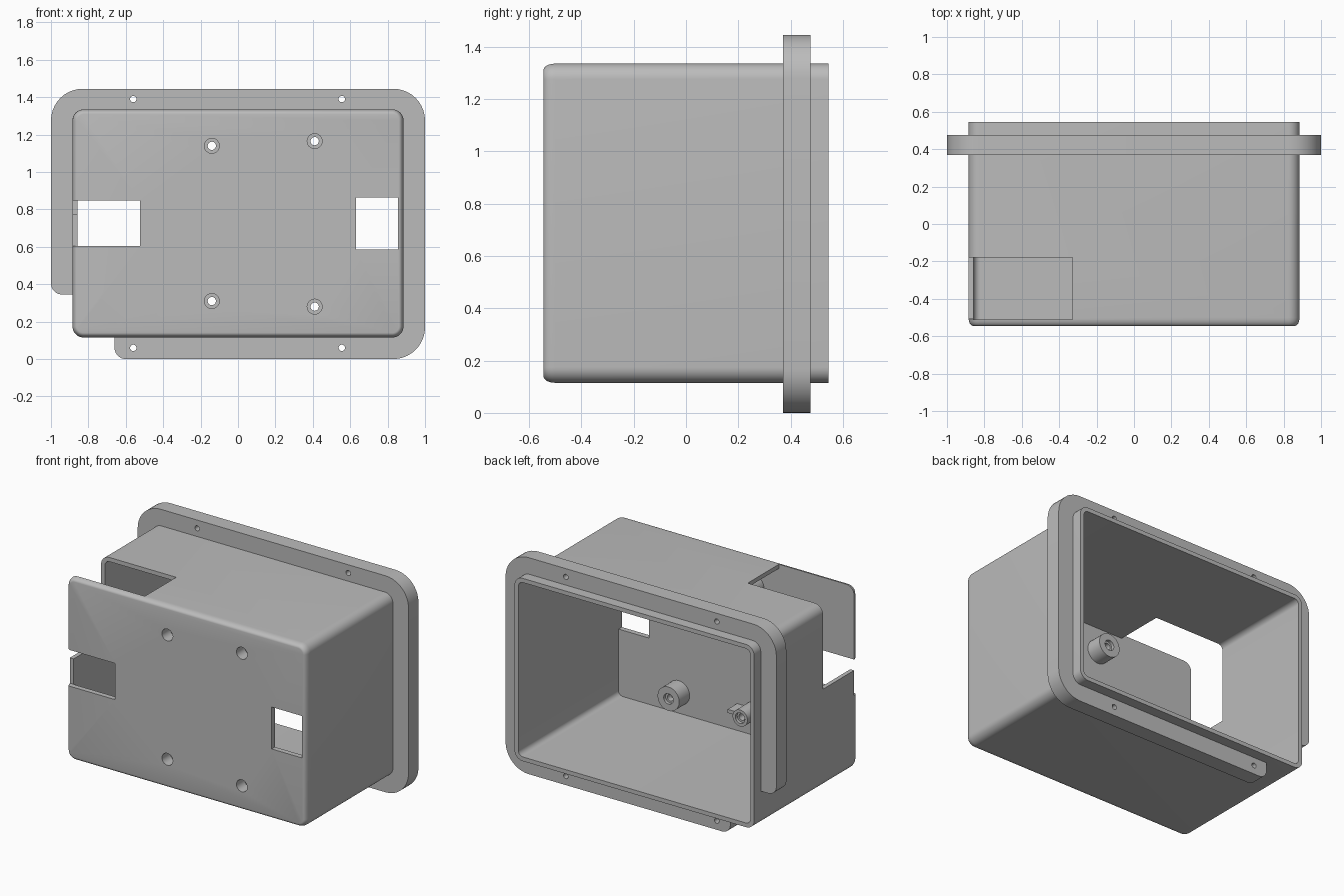
import bpy, bmesh
from math import pi, sin, cos, radians
from mathutils import Vector, Matrix

cube = bpy.data.objects.get("Cube")
if cube:
    bpy.data.objects.remove(cube)

grey = bpy.data.materials.new("matte grey")
grey.use_nodes = True
grey.diffuse_color = (0.5, 0.5, 0.5, 1)
grey.node_tree.nodes["Principled BSDF"].inputs["Base Color"].default_value = (0.5, 0.5, 0.5, 1)


def finish(name, bm):
    bmesh.ops.recalc_face_normals(bm, faces=bm.faces)
    mesh = bpy.data.meshes.new(name)
    bm.to_mesh(mesh)
    bm.free()
    obj = bpy.data.objects.new(name, mesh)
    mesh.materials.append(grey)
    bpy.context.collection.objects.link(obj)
    return obj


def fillet(corners, steps=10):
    """Outline from (x, z, radius) corners, each rounded by its radius."""
    out = []
    for i, (x, z, r) in enumerate(corners):
        p = Vector((x, z))
        a = (Vector(corners[i - 1][:2]) - p).normalized()
        b = (Vector(corners[(i + 1) % len(corners)][:2]) - p).normalized()
        if r <= 0:
            out.append(p)
            continue
        centre = p + (a + b) * r
        for k in range(steps + 1):
            t = k / steps * pi / 2
            out.append(centre - b * r * cos(t) - a * r * sin(t))
    return out


def rect(x0, x1, z0, z1, r=0):
    return fillet([(x0, z0, r), (x1, z0, r), (x1, z1, r), (x0, z1, r)])


def loft(name, rings):
    """Closed solid through (y, outline) rings."""
    bm = bmesh.new()
    loops = [[bm.verts.new((p.x, y, p.y)) for p in pts] for y, pts in rings]
    for lo, hi in zip(loops, loops[1:]):
        for i in range(len(lo)):
            bm.faces.new((lo[i - 1], lo[i], hi[i], hi[i - 1]))
    bm.faces.new(loops[0])
    bm.faces.new(loops[-1])
    return finish(name, bm)


def prism(name, pts, y0, y1):
    return loft(name, [(y0, pts), (y1, pts)])


def rod(name, x, z, r, y0, y1):
    bm = bmesh.new()
    move = Matrix.Translation((x, (y0 + y1) / 2, z)) @ Matrix.Rotation(pi / 2, 4, 'X')
    bmesh.ops.create_cone(bm, cap_ends=True, segments=32, radius1=r, radius2=r,
                          depth=y1 - y0, matrix=move)
    return finish(name, bm)


def combine(obj, others, operation='DIFFERENCE'):
    bpy.context.view_layer.objects.active = obj
    for other in others:
        mod = obj.modifiers.new("cut", 'BOOLEAN')
        mod.operation, mod.object, mod.solver = operation, other, 'EXACT'
        bpy.ops.object.modifier_apply(modifier=mod.name)
        bpy.data.objects.remove(other)


def smooth(obj):
    bpy.ops.object.select_all(action='DESELECT')
    obj.select_set(True)
    bpy.context.view_layer.objects.active = obj
    bpy.ops.object.shade_smooth_by_angle(angle=radians(30))


FRONT, INNER, BACK = -0.545, -0.51, 0.545
W, LOW, HIGH, WALL = 0.885, 0.115, 1.335, 0.028


def box_outline(inset, r):
    return rect(-W + inset, W - inset, LOW + inset, HIGH - inset, r)


# Screw posts: x, z, radius, rear end, has side wings
posts = [(-0.14, 1.14, 0.08, -0.40, False), (0.41, 1.165, 0.055, -0.37, True),
         (-0.14, 0.31, 0.055, -0.37, True), (0.41, 0.28, 0.08, -0.40, False)]


def screw_holes(x, z):
    return [rod("head_hole", x, z, 0.04, -0.7, -0.46),
            rod("shaft_hole", x, z, 0.022, -0.7, 0)]


# Box with a softened front edge, open at the back
rings = []
for k in range(7):
    t = k / 6 * pi / 2
    inset = 0.025 * (1 - sin(t))
    rings.append((FRONT + 0.045 * (1 - cos(t)), box_outline(inset, 0.06 - inset)))
rings.append((BACK, box_outline(0, 0.06)))
box = loft("enclosure_box", rings)
cutters = [
    prism("cavity", box_outline(WALL, 0.035), INNER, 1),
    prism("corner_notch", rect(-1.2, -0.33, 0.775, 1.6), INNER, -0.18),
    prism("side_slot", rect(-1.2, -0.525, 0.605, 0.847), -1, INNER + 0.001),
    prism("port_window", rect(0.63, 0.855, 0.585, 0.865), -1, INNER + 0.02),
]
for x, z, *_ in posts:
    cutters += screw_holes(x, z)
combine(box, cutters)
smooth(box)

# Mounting flange with one corner left out
flange = prism("mounting_flange", fillet([
    (-0.66, 0, 0.06), (1, 0, 0.17), (1, 1.445, 0.17), (-1, 1.445, 0.17),
    (-1, 0.345, 0.06), (-0.8, 0.345, 0), (-0.8, 0.2, 0), (-0.66, 0.2, 0)]), 0.37, 0.475)
combine(flange, [prism("flange_opening", box_outline(0.012, 0.05), 0, 1)]
        + [rod("flange_hole", x, z, 0.017, 0, 1) for x in (-0.56, 0.555) for z in (0.06, 1.39)])
smooth(flange)

# Screw posts behind the front plate
for i, (x, z, r, end, wings) in enumerate(posts):
    post = rod(f"screw_post_{i + 1}", x, z, r, INNER - 0.01, end)
    if wings:
        fin = prism("wing", rect(x - 0.12, x + 0.12, z - 0.012, z + 0.012), INNER - 0.01, end - 0.04)
        combine(post, [fin], 'UNION')
    combine(post, screw_holes(x, z) + [rod("rear_recess", x, z, 0.035, end - 0.02, end + 0.1)])
    smooth(post)
